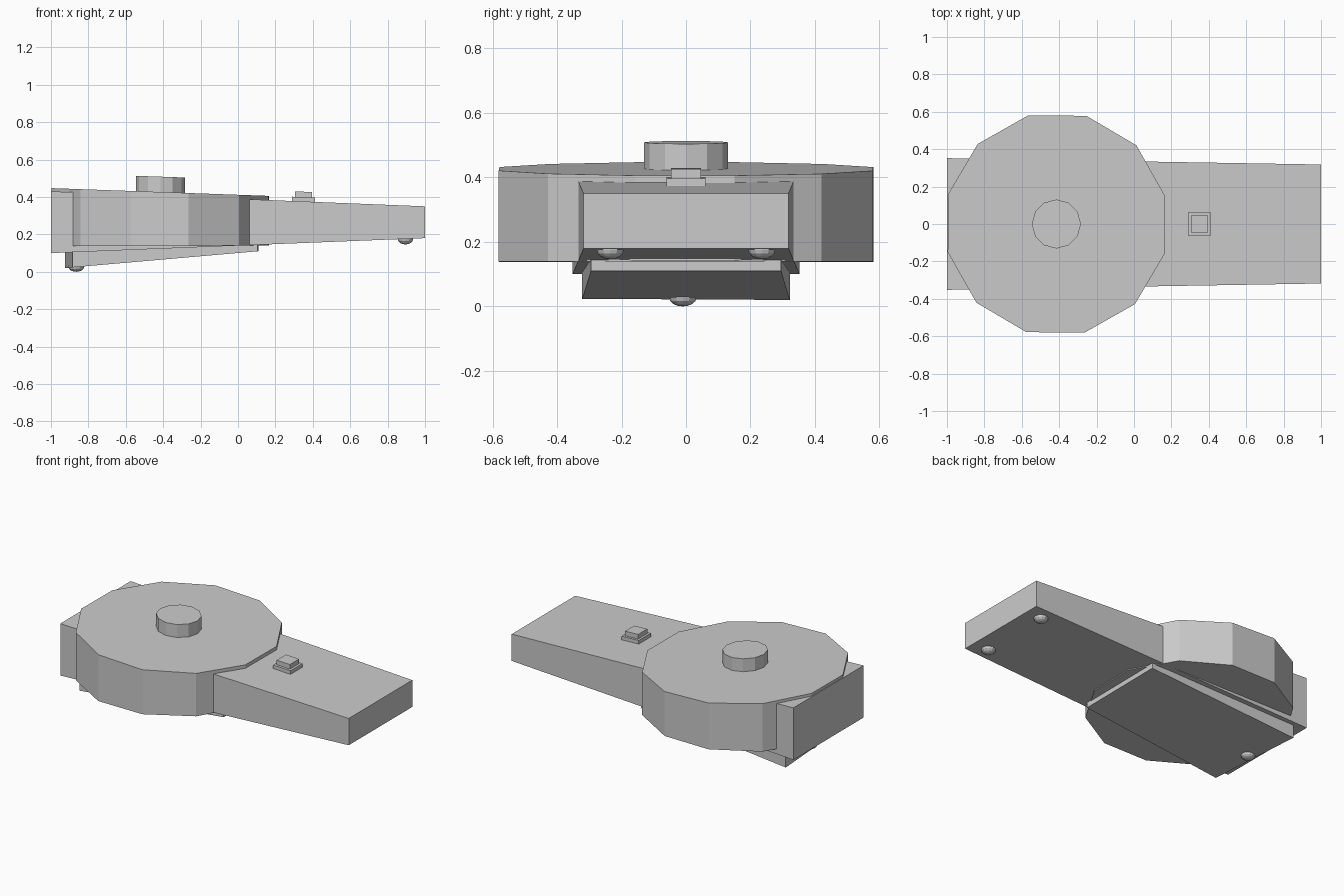
import bpy, bmesh, math

if "Cube" in bpy.data.objects:
    bpy.data.objects.remove(bpy.data.objects["Cube"])


def loft(name, bottom, top):
    """Closed solid between two matching rings, listed counter-clockwise."""
    bm = bmesh.new()
    b = [bm.verts.new(p) for p in bottom]
    t = [bm.verts.new(p) for p in top]
    n = len(b)
    bm.faces.new(b[::-1])
    bm.faces.new(t)
    for i in range(n):
        j = (i + 1) % n
        bm.faces.new((b[i], b[j], t[j], t[i]))
    bmesh.ops.recalc_face_normals(bm, faces=bm.faces)
    me = bpy.data.meshes.new(name)
    bm.to_mesh(me)
    bm.free()
    ob = bpy.data.objects.new(name, me)
    bpy.context.collection.objects.link(ob)
    return ob


def line(x0, z0, x1, z1):
    """Height along x on a straight slope."""
    return lambda x: z0 + (z1 - z0) * (x - x0) / (x1 - x0)


def prism(name, outline, low, high):
    """Vertical solid with sloped bottom and top."""
    return loft(name, [(x, y, low(x)) for x, y in outline],
                [(x, y, high(x)) for x, y in outline])


def ring(cx, r, sides, offset):
    return [(cx + r * math.cos(math.radians(offset) + math.tau * i / sides),
             r * math.sin(math.radians(offset) + math.tau * i / sides))
            for i in range(sides)]


def square(cx, h):
    return [(cx - h, -h), (cx + h, -h), (cx + h, h), (cx - h, h)]


def foot(name, x, y, z, r, h):
    bpy.ops.mesh.primitive_uv_sphere_add(segments=12, ring_count=8, location=(x, y, z))
    ob = bpy.context.object
    ob.name = name
    ob.scale = (r, r, h)


# Tapered main body
body_top = line(-1, 0.43, 1, 0.35)
prism("body", [(-1, -0.352), (1, -0.318), (1, 0.318), (-1, 0.352)],
      line(-1, 0.10, 1, 0.18), body_top)

# Large twelve-sided drum and its central hub
drum_top = line(-0.99, 0.447, 0.16, 0.406)
prism("drum", ring(-0.415, 0.6, 12, 14.5), line(-1, 0.137, 0.16, 0.14), drum_top)
prism("hub", ring(-0.415, 0.131, 12, 0), lambda x: drum_top(x) - 0.02,
      line(-0.545, 0.513, -0.285, 0.504))

# Wedge plate underneath
prism("under_plate", [(-0.885, -0.322), (0.105, -0.295), (0.11, 0.295), (-0.925, 0.322)],
      line(-0.925, 0.02, 0.11, 0.11), line(-0.925, 0.115, 0.11, 0.155))

# Stepped button on the top
prism("button_base", square(0.35, 0.061), lambda x: body_top(x) - 0.02,
      lambda x: body_top(x) + 0.023)
prism("button_cap", square(0.35, 0.046), body_top, lambda x: body_top(x) + 0.052)

# Rounded feet
for side, y in (("left", 0.235), ("right", -0.235)):
    foot("front_foot_" + side, 0.895, y, 0.176, 0.042, 0.03)
foot("rear_foot", -0.865, -0.01, 0.026, 0.042, 0.026)
